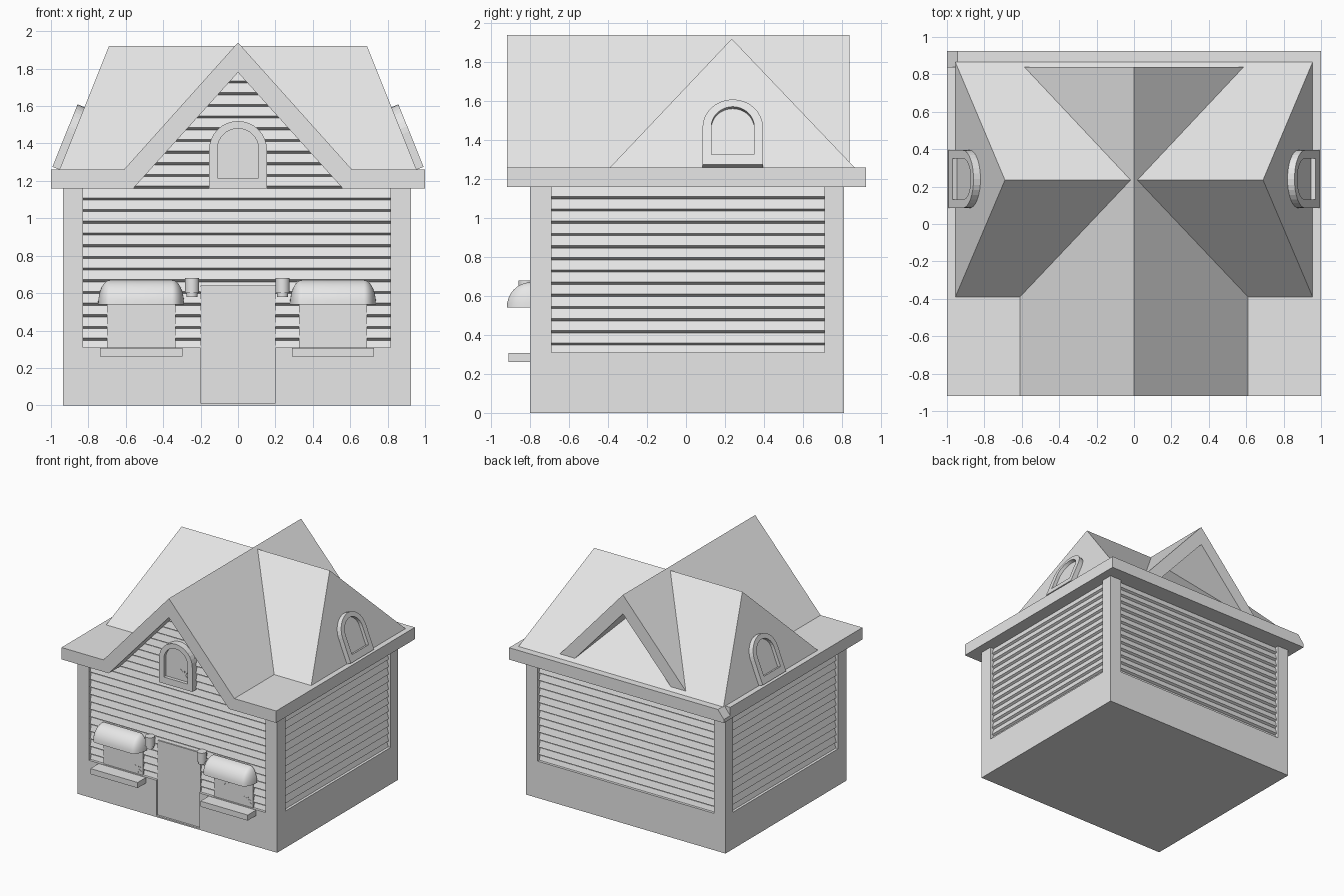
import bpy
import bmesh
import random
from math import cos, sin, pi, atan2
from mathutils import Matrix

if "Cube" in bpy.data.objects:
    bpy.data.objects.remove(bpy.data.objects["Cube"], do_unlink=True)

random.seed(4)
GREY = (0.8, 0.8, 0.8, 1)
plaster = bpy.data.materials.new("plain_grey")
plaster.use_nodes = True
plaster.diffuse_color = GREY
for node in plaster.node_tree.nodes:
    if node.type == 'BSDF_PRINCIPLED':
        node.inputs["Base Color"].default_value = GREY


def finish(name, bm, matrix=Matrix()):
    bmesh.ops.recalc_face_normals(bm, faces=bm.faces[:])
    bm.transform(matrix)
    mesh = bpy.data.meshes.new(name)
    bm.to_mesh(mesh)
    bm.free()
    mesh.materials.append(plaster)
    obj = bpy.data.objects.new(name, mesh)
    bpy.context.scene.collection.objects.link(obj)
    return obj


def add_prism(bm, pts, y0, y1):
    """Extrude an (x, z) outline from y0 to y1."""
    front = bm.faces.new([bm.verts.new((x, y0, z)) for x, z in pts])
    out = bmesh.ops.extrude_face_region(bm, geom=[front])["geom"]
    bmesh.ops.translate(bm, vec=(0, y1 - y0, 0),
                        verts=[v for v in out if isinstance(v, bmesh.types.BMVert)])
    bm.faces.new([v for v in front.verts]) if not front.is_valid else None


def prism(name, pts, y0, y1, matrix=Matrix()):
    bm = bmesh.new()
    add_prism(bm, pts, y0, y1)
    return finish(name, bm, matrix)


def box(name, x0, x1, y0, y1, z0, z1):
    return prism(name, [(x0, z0), (x1, z0), (x1, z1), (x0, z1)], y0, y1)


# Walls: plinth with a shallow door recess, inner core and corner posts
X0, X1, Y0, Y1 = -0.935, 0.925, -0.80, 0.81
BASE, EAVE, TOP = 0.31, 1.16, 1.26
DOOR_Y = Y0 + 0.017
box("plinth", X0, X1, DOOR_Y, Y1, 0, BASE)
box("plinth_front_right", X0, -0.2, Y0, DOOR_Y, 0, BASE)
box("plinth_front_left", 0.2, X1, Y0, DOOR_Y, 0, BASE)
box("threshold", -0.2, 0.2, Y0, DOOR_Y, 0, 0.012)
box("wall_core", X0 + 0.05, X1 - 0.05, Y0 + 0.05, Y1 - 0.05, BASE, EAVE)
for px, (xa, xb) in (("right", (X0, -0.83)), ("left", (0.815, X1))):
    for py, (ya, yb) in (("front", (Y0, -0.69)), ("back", (0.71, Y1))):
        box(f"corner_post_{py}_{px}", xa, xb, ya, yb, BASE, EAVE)

# Clapboard siding on the four walls and in the front gable
PITCH = 0.0625


def siding(name, z0, count, half_width, matrix):
    """Overlapping boards; local -y is outwards and y = 0 is the wall face."""
    bm = bmesh.new()
    for i in range(count):
        z, h = z0 + i * PITCH, half_width(z0 + i * PITCH)
        profile = [(0.06, z), (0.042, z), (0.018, z + 0.012),
                   (0.034, z + PITCH), (0.06, z + PITCH)]
        ends = [[bm.verts.new((s * h, y, zz)) for y, zz in profile] for s in (-1, 1)]
        bm.faces.new(ends[0])
        bm.faces.new(ends[1])
        for k in range(len(profile)):
            j = (k + 1) % len(profile)
            bm.faces.new((ends[0][k], ends[0][j], ends[1][j], ends[1][k]))
    return finish(name, bm, matrix)


CENTRE = Matrix.Translation((-0.005, 0.005, 0))
for i, side in enumerate(("front", "left", "back", "right")):
    reach, half = ((0.805, 0.825), (0.93, 0.705))[i % 2]
    place = CENTRE @ Matrix.Rotation(i * pi / 2, 4, 'Z') @ Matrix.Translation((0, -reach, 0))
    siding(f"siding_{side}", EAVE - 14 * PITCH, 14, lambda z, h=half: h, place)
siding("gable_siding", EAVE, 10, lambda z: (1.785 - z) / 1.107,
       Matrix.Translation((0, Y0, 0)))
prism("gable_wall", [(-0.58, EAVE), (0.58, EAVE), (0, 1.8)], Y0 + 0.05, 0)

# Main roof: eaves and thick gable in one profile, open beneath the ridge
half = [(0.61, TOP), (1, TOP), (1, EAVE), (0.56, EAVE)]
outline = [(0, 1.94)] + half + [(0, 1.78)] + [(-x, z) for x, z in reversed(half)]
prism("main_roof", outline, -0.92, 0.84)
prism("back_eave", [(-1, EAVE), (1, EAVE), (1, TOP), (-0.945, TOP), (-1, 1.19)],
      0.84, 0.925)
box("roof_floor", -0.6, 0.6, -0.3, 0.85, EAVE, TOP - 0.001)

# Cross roof with leaning ends
bm = bmesh.new()
for s in (-1, 1):
    for p in ((0.955, -0.39, TOP), (0.955, 0.865, TOP), (0.69, 0.235, 1.92)):
        bm.verts.new((s * p[0], p[1], p[2]))
bmesh.ops.convex_hull(bm, input=bm.verts[:])
bmesh.ops.dissolve_limit(bm, angle_limit=0.01, verts=bm.verts[:], edges=bm.edges[:])
finish("cross_roof", bm)


# Arched windows
def arch(r, z0, spring, steps=16):
    curve = [(r * cos(pi * i / steps), spring + r * sin(pi * i / steps))
             for i in range(steps + 1)]
    return [(r, z0)] + curve + [(-r, z0)]


def arched_window(name, matrix):
    bm = bmesh.new()
    loops = [[bm.verts.new((x, y, z)) for x, z in pts]
             for pts, y in ((arch(0.155, 0, 0.205), 0.03), (arch(0.155, 0, 0.205), -0.04),
                            (arch(0.11, 0.055, 0.21), -0.04), (arch(0.11, 0.055, 0.21), 0.03))]
    n = len(loops[0])
    for a in range(4):
        b = (a + 1) % 4
        for k in range(n):
            j = (k + 1) % n
            bm.faces.new((loops[a][k], loops[a][j], loops[b][j], loops[b][k]))
    finish(name + "_frame", bm, matrix)
    prism(name + "_pane", arch(0.12, 0.045, 0.21), 0.02, -0.012, matrix)


def crack(name, x, z, rx, rz, y, spikes=7):
    """Jagged star-shaped plate, like a broken patch of glass."""
    pts = []
    for i in range(2 * spikes):
        r = random.uniform(0.75, 1) if i % 2 else random.uniform(0.3, 0.5)
        a = pi * i / spikes
        pts.append((x + r * rx * cos(a), z + r * rz * sin(a)))
    prism(name, pts, y, y - 0.003)


arched_window("gable_window", Matrix.Translation((0, Y0 + 0.01, EAVE)))
crack("gable_window_crack", 0.055, 1.27, 0.05, 0.06, Y0 - 0.002)
lean = atan2(0.265, 0.66)
for s, side in ((1, "left"), (-1, "right")):
    arched_window(f"roof_window_{side}",
                  Matrix.Translation((s * 0.955, 0.24, TOP)) @
                  Matrix.Rotation(s * pi / 2, 4, 'Z') @ Matrix.Rotation(-lean, 4, 'X'))

# Door
box("door", -0.2, 0.2, DOOR_Y, Y0 + 0.06, 0.012, 0.64)


# Rounded awning: quarter dome stretched along x
def awning(name, cx):
    bm = bmesh.new()
    steps = 8
    plan = [(pi + pi / 2 * i / steps, -0.165) for i in range(steps + 1)]
    plan += [(1.5 * pi + pi / 2 * i / steps, 0.165) for i in range(steps + 1)]
    rings = []
    for k in range(steps + 1):
        f = pi / 2 * k / steps
        rings.append([bm.verts.new((cx + dx + 0.065 * cos(t) * cos(f),
                                    Y0 + 0.12 * sin(t) * cos(f),
                                    0.54 + 0.13 * sin(f))) for t, dx in plan])
    for lo, hi in zip(rings, rings[1:]):
        for k in range(len(plan) - 1):
            bm.faces.new((lo[k], lo[k + 1], hi[k + 1], hi[k])).smooth = True
    bm.faces.new(rings[0])
    bmesh.ops.remove_doubles(bm, verts=bm.verts[:], dist=0.0005)
    finish(name, bm)


# Lamp: short shade on a slimmer socket
def lamp(name, x):
    bm = bmesh.new()
    for r, z0, z1 in ((0.038, 0.60, 0.68), (0.03, 0.58, 0.60)):
        bmesh.ops.create_cone(bm, cap_ends=True, segments=20, radius1=r, radius2=r,
                              depth=z1 - z0,
                              matrix=Matrix.Translation((x, Y0 - 0.022, (z0 + z1) / 2)))
    for f in bm.faces:
        f.smooth = len(f.verts) == 4
    finish(name, bm)
    box(name + "_bracket", x - 0.015, x + 0.015, Y0 - 0.01, Y0 + 0.05, 0.62, 0.65)


# Front windows with awnings, sills and lamps
PANE_Y = Y0 + 0.014
for side, cx, lx in (("right", -0.518, -0.246), ("left", 0.508, 0.238)):
    box(f"window_pane_{side}", cx - 0.183, cx + 0.183, PANE_Y, Y0 + 0.06, 0.30, 0.56)
    box(f"window_sill_{side}", cx - 0.22, cx + 0.22, -0.91, Y0 + 0.05, 0.26, 0.307)
    awning(f"awning_{side}", cx)
    lamp(f"lamp_{side}", lx)
    crack(f"window_crack_{side}", cx + 0.13, 0.355, 0.05, 0.045, PANE_Y)
crack("window_crack_upper", 0.41, 0.48, 0.08, 0.06, PANE_Y)
